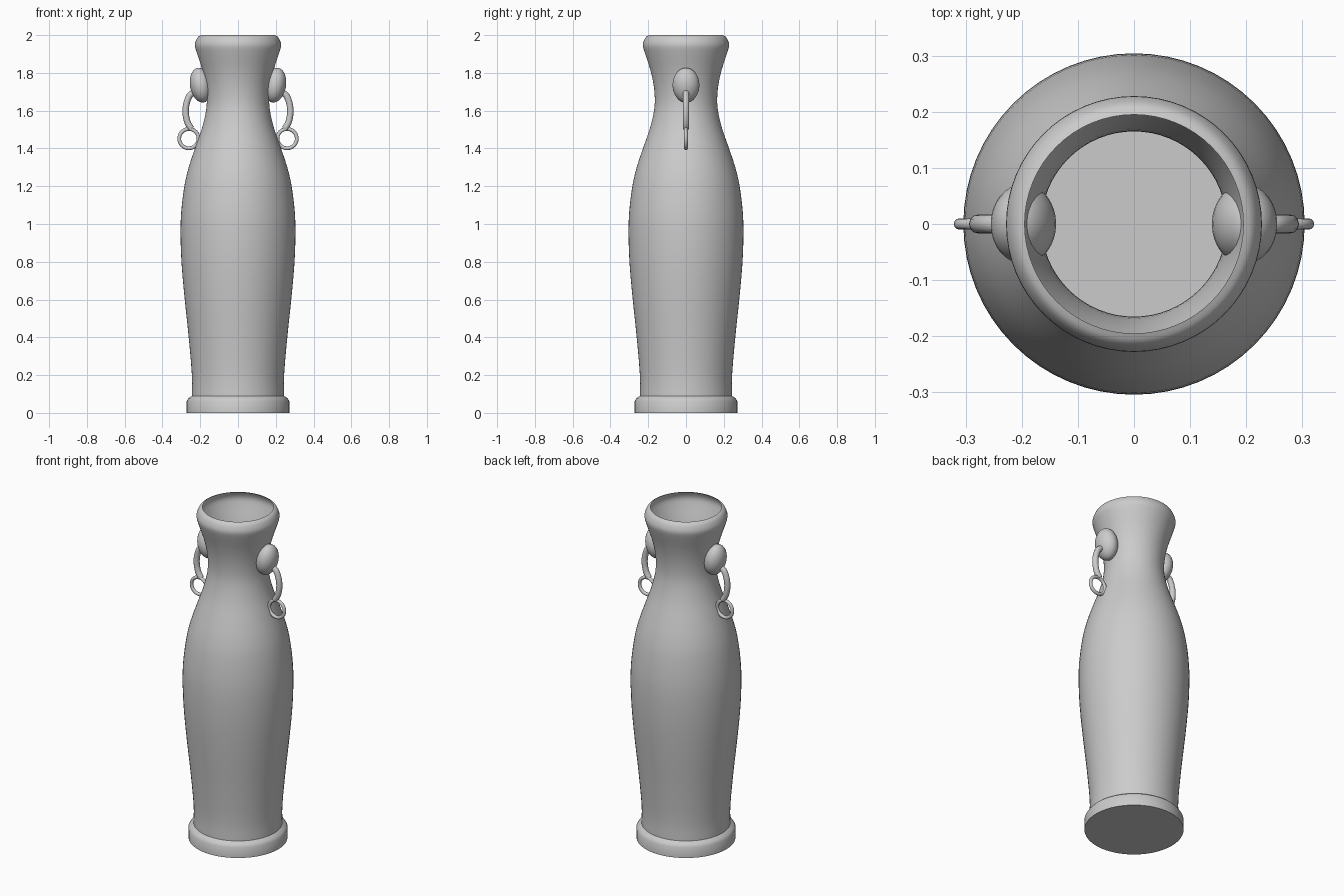
import bpy, bmesh, math
from mathutils import Vector

if "Cube" in bpy.data.objects:
    bpy.data.objects.remove(bpy.data.objects["Cube"])


def finish(obj, angle=40):
    bpy.ops.object.select_all(action='DESELECT')
    obj.select_set(True)
    bpy.context.view_layer.objects.active = obj
    bpy.ops.object.shade_smooth_by_angle(angle=math.radians(angle))


def smooth_path(pts, steps):
    """Catmull-Rom curve through the points."""
    p = [Vector(q) for q in pts]
    p = [2 * p[0] - p[1]] + p + [2 * p[-1] - p[-2]]
    out = []
    for i in range(1, len(p) - 2):
        a, b, c, d = p[i - 1:i + 3]
        for s in range(steps):
            t = s / steps
            out.append(0.5 * (2 * b + (c - a) * t + (2 * a - 5 * b + 4 * c - d) * t * t
                              + (3 * b - a - 3 * c + d) * t ** 3))
    return out + [p[-2]]


def lathe(name, profile, n=64):
    bm = bmesh.new()
    rings = [[bm.verts.new((r * math.cos(math.tau * k / n), r * math.sin(math.tau * k / n), z))
              for k in range(n)] for r, z in profile]
    for a, b in zip(rings, rings[1:]):
        for k in range(n):
            j = (k + 1) % n
            bm.faces.new((a[k], a[j], b[j], b[k]))
    bm.faces.new(rings[0][::-1])
    me = bpy.data.meshes.new(name)
    bm.to_mesh(me)
    bm.free()
    obj = bpy.data.objects.new(name, me)
    bpy.context.collection.objects.link(obj)
    finish(obj)


# Thin open vase: stepped foot, swelling body, narrow neck, flared rolled lip
foot = [(0.272, 0), (0.272, 0.062), (0.262, 0.078)]
body = [(0.244, 0.09), (0.244, 0.2), (0.261, 0.4), (0.282, 0.6), (0.298, 0.78),
        (0.304, 0.93), (0.301, 1.06), (0.284, 1.2), (0.261, 1.3), (0.228, 1.4),
        (0.193, 1.5), (0.171, 1.59), (0.165, 1.66), (0.172, 1.74), (0.190, 1.82),
        (0.216, 1.9), (0.228, 1.945), (0.221, 1.975), (0.210, 1.992), (0.195, 2.0)]
lathe("vase_body", foot + [tuple(v) for v in smooth_path(body, 3)])

for side, label in ((1, "right"), (-1, "left")):
    # Oval boss on the neck
    bpy.ops.mesh.primitive_uv_sphere_add(segments=32, ring_count=16,
                                         location=(side * 0.197, 0, 1.735),
                                         rotation=(0, side * math.radians(10), 0))
    boss = bpy.context.object
    boss.name = label + "_boss"
    boss.scale = (0.057, 0.071, 0.093)
    finish(boss)

    # Curved handle arm hanging from the boss
    cu = bpy.data.curves.new(label + "_arm", 'CURVE')
    cu.dimensions = '3D'
    cu.bevel_depth = 0.017
    cu.bevel_resolution = 4
    cu.use_fill_caps = True
    arm = smooth_path([(0.215, 0, 1.70), (0.252, 0, 1.685), (0.272, 0, 1.64),
                       (0.277, 0, 1.59), (0.268, 0, 1.54), (0.248, 0, 1.505)], 4)
    sp = cu.splines.new('POLY')
    sp.points.add(len(arm) - 1)
    for pt, v in zip(sp.points, arm):
        pt.co = (side * v.x, v.y, v.z, 1)
    sp.use_smooth = True
    bpy.context.collection.objects.link(bpy.data.objects.new(label + "_arm", cu))

    # Small loose ring
    bpy.ops.mesh.primitive_torus_add(major_segments=40, minor_segments=12,
                                     major_radius=0.051, minor_radius=0.01,
                                     location=(side * 0.26, 0, 1.452),
                                     rotation=(math.pi / 2, 0, 0))
    bpy.context.object.name = label + "_ring"
    finish(bpy.context.object)
